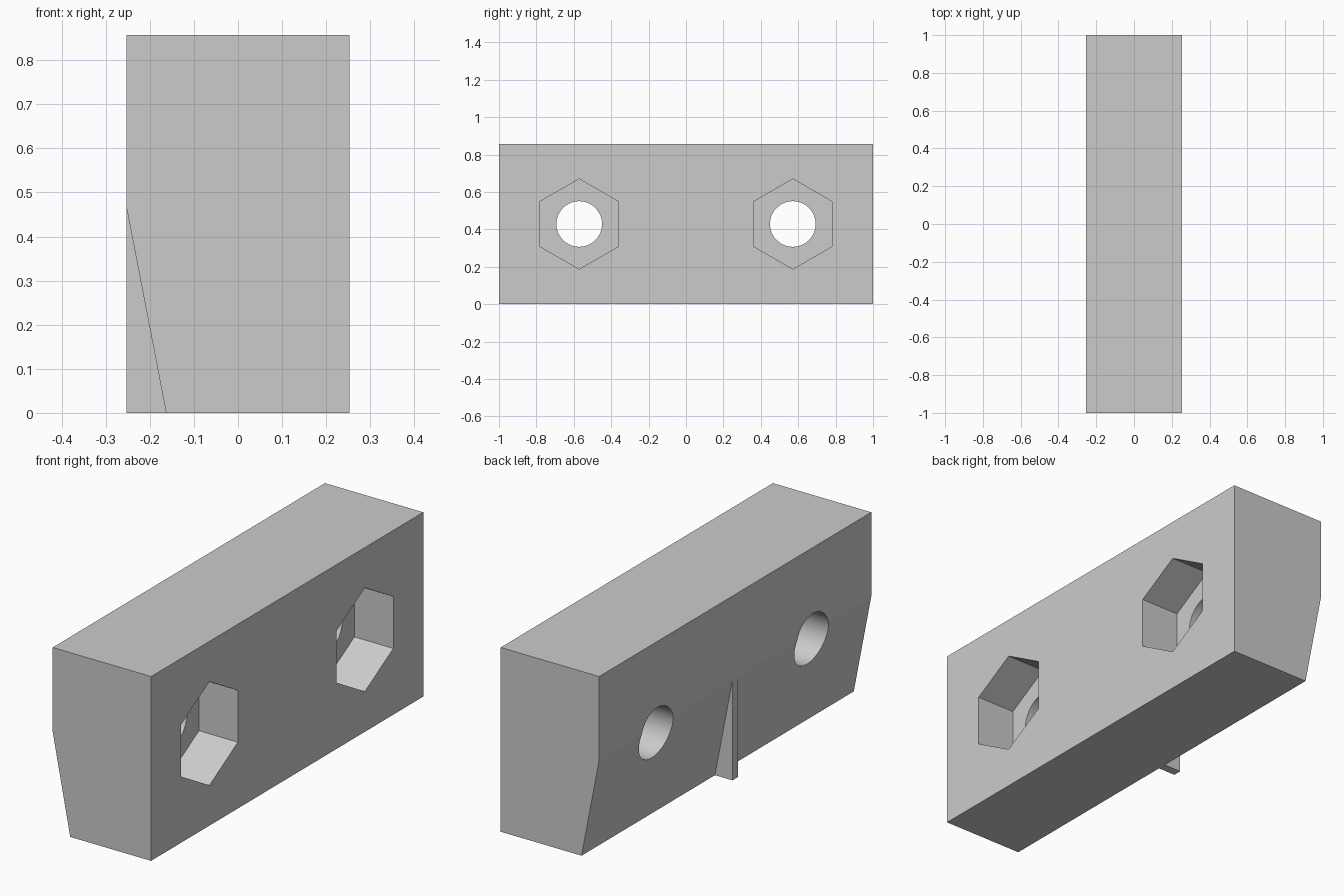
import bpy
import bmesh
from math import radians
from mathutils import Matrix

if "Cube" in bpy.data.objects:
    bpy.data.objects.remove(bpy.data.objects["Cube"], do_unlink=True)

HALF_X, HALF_Y, HEIGHT = 0.253, 1.0, 0.857
BEVEL_Z, BEVEL_X = 0.466, -0.163
HOLE_Y, HOLE_Z, HOLE_R = 0.571, HEIGHT / 2, 0.122
HEX_R, HEX_DEPTH = 0.241, 0.2

grey = bpy.data.materials.new("light grey")
grey.use_nodes = True
colour = (0.6, 0.6, 0.6, 1)
grey.diffuse_color = colour
grey.node_tree.nodes["Principled BSDF"].inputs["Base Color"].default_value = colour


def make_object(name, bm):
    bmesh.ops.recalc_face_normals(bm, faces=bm.faces)
    mesh = bpy.data.meshes.new(name)
    bm.to_mesh(mesh)
    bm.free()
    mesh.materials.append(grey)
    obj = bpy.data.objects.new(name, mesh)
    bpy.context.collection.objects.link(obj)
    return obj


def extrude_profile(name, profile, half_y):
    """Extrude an x-z outline evenly along y."""
    bm = bmesh.new()
    face = bm.faces.new([bm.verts.new((x, -half_y, z)) for x, z in profile])
    grown = bmesh.ops.extrude_face_region(bm, geom=[face])["geom"]
    verts = [v for v in grown if isinstance(v, bmesh.types.BMVert)]
    bmesh.ops.translate(bm, verts=verts, vec=(0, 2 * half_y, 0))
    return make_object(name, bm)


def prism_along_x(name, sides, radius, x0, x1, y):
    """Regular prism lying along x with a vertex pointing up."""
    bm = bmesh.new()
    place = Matrix.Translation(((x0 + x1) / 2, y, HOLE_Z)) @ Matrix.Rotation(radians(90), 4, "Y")
    bmesh.ops.create_cone(bm, cap_ends=True, segments=sides, radius1=radius,
                          radius2=radius, depth=x1 - x0,
                          matrix=place @ Matrix.Rotation(radians(90), 4, "Z"))
    # Put a corner exactly on top for the hexagon
    top = max(v.co.z for v in bm.verts)
    if top < HOLE_Z + radius * 0.99:
        turn = Matrix.Rotation(radians(180 / sides), 3, "X")
        bmesh.ops.rotate(bm, verts=bm.verts, cent=(0, y, HOLE_Z), matrix=turn)
    return make_object(name, bm)


def combine(target, tool, operation):
    """Apply a boolean and remove the tool object."""
    mod = target.modifiers.new(operation, "BOOLEAN")
    mod.operation, mod.solver, mod.object = operation, "EXACT", tool
    graph = bpy.context.evaluated_depsgraph_get()
    mesh = bpy.data.meshes.new_from_object(target.evaluated_get(graph))
    target.modifiers.clear()
    target.data = mesh
    bpy.data.objects.remove(tool, do_unlink=True)


# Main block with its sloped lower face
block = extrude_profile("mounting_block", [
    (-HALF_X, BEVEL_Z), (-HALF_X, HEIGHT), (HALF_X, HEIGHT), (HALF_X, 0), (BEVEL_X, 0)], HALF_Y)

# Thin triangular rib in the middle of the slope
rib = extrude_profile("centre_rib", [(-HALF_X, BEVEL_Z), (BEVEL_X, 0), (-HALF_X, 0)], 0.02)
combine(block, rib, "UNION")

# Bolt holes with hexagonal nut pockets
for y in (-HOLE_Y, HOLE_Y):
    combine(block, prism_along_x("bolt_hole", 64, HOLE_R, -0.4, 0.4, y), "DIFFERENCE")
    combine(block, prism_along_x("nut_pocket", 6, HEX_R, HALF_X - HEX_DEPTH, 0.4, y), "DIFFERENCE")

# Smooth hole walls, crisp edges elsewhere
bpy.ops.object.select_all(action="DESELECT")
block.select_set(True)
bpy.context.view_layer.objects.active = block
bpy.ops.object.shade_smooth_by_angle(angle=radians(10))
